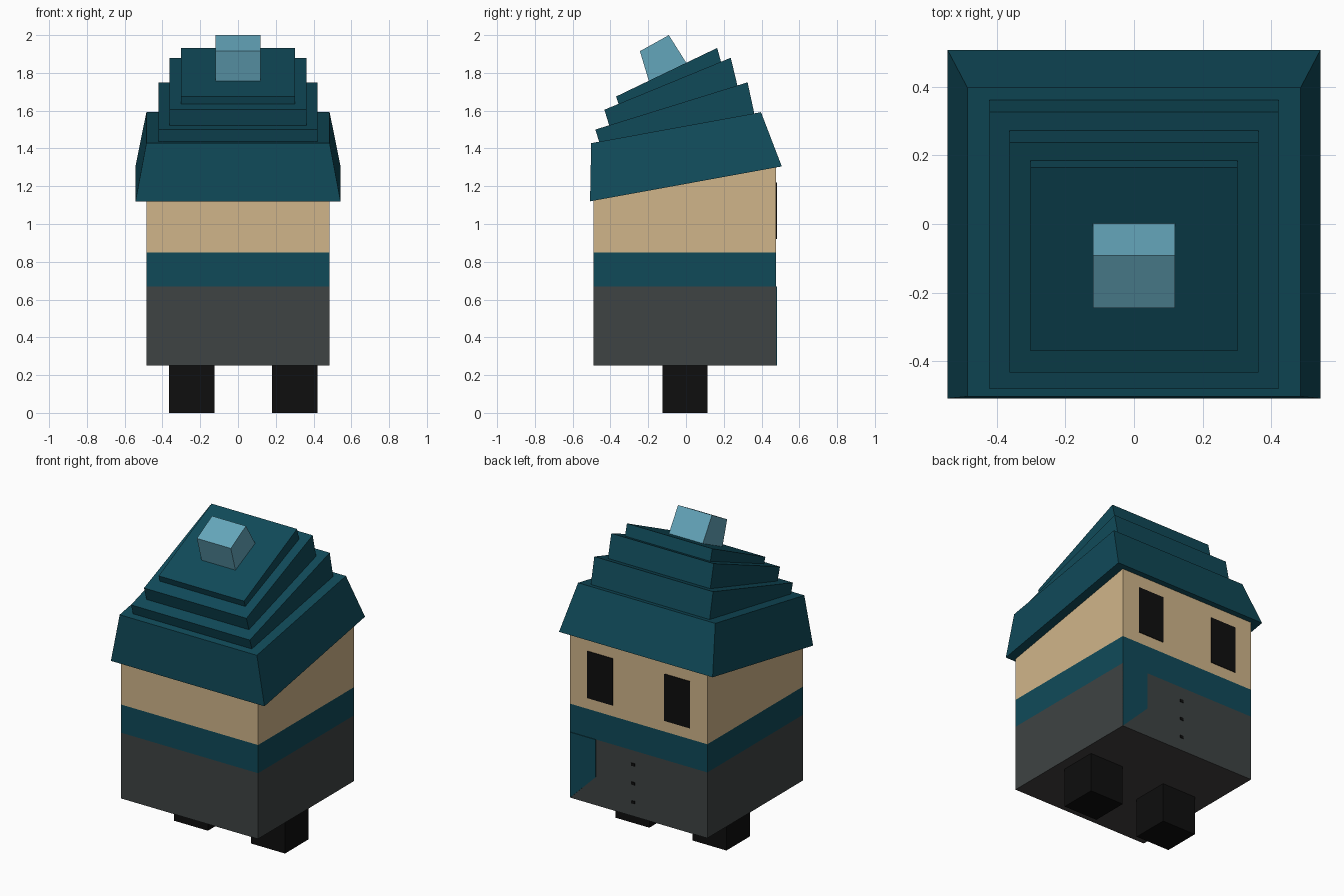
import bpy
import bmesh

if "Cube" in bpy.data.objects:
    bpy.data.objects.remove(bpy.data.objects["Cube"])


def material(name, r, g, b):
    lin = [(c / 255 / 12.92) if c <= 10 else ((c / 255 + 0.055) / 1.055) ** 2.4 for c in (r, g, b)]
    m = bpy.data.materials.new(name)
    m.diffuse_color = (*lin, 1)
    m.use_nodes = True
    m.node_tree.nodes["Principled BSDF"].inputs["Base Color"].default_value = m.diffuse_color
    return m


TEAL = material("teal", 16, 74, 89)
SAND = material("sand", 208, 181, 138)
GREY = material("charcoal", 62, 67, 67)
UNDER = material("underside grey", 66, 63, 63)
BLACK = material("black", 14, 14, 14)
BLUE = material("light blue", 100, 166, 187)


def finish(name, bm, mats):
    bmesh.ops.recalc_face_normals(bm, faces=bm.faces[:])
    mesh = bpy.data.meshes.new(name)
    bm.to_mesh(mesh)
    bm.free()
    for m in mats:
        mesh.materials.append(m)
    ob = bpy.data.objects.new(name, mesh)
    bpy.context.collection.objects.link(ob)
    return ob


def stack(name, levels, mats, cx=0):
    """Closed block through levels of (half width, front y, front z, back y, back z)."""
    bm = bmesh.new()
    rings = [[bm.verts.new(p) for p in ((cx - h, yf, zf), (cx + h, yf, zf),
                                        (cx + h, yb, zb), (cx - h, yb, zb))]
             for h, yf, zf, yb, zb in levels]
    for a, b in zip(rings, rings[1:]):
        for i in range(4):
            j = (i + 1) % 4
            bm.faces.new((a[i], a[j], b[j], b[i]))
    bm.faces.new(rings[0][::-1])
    bm.faces.new(rings[-1])
    return finish(name, bm, mats)


def back_plate(name, outline, mat):
    """Thin plate on the back wall from (x, z) points."""
    bm = bmesh.new()
    y0, y1 = BACK - 0.001, BACK + 0.004
    near = [bm.verts.new((x, y0, z)) for x, z in outline]
    far = [bm.verts.new((x, y1, z)) for x, z in outline]
    bm.faces.new(near)
    bm.faces.new(far[::-1])
    n = len(outline)
    for i in range(n):
        j = (i + 1) % n
        bm.faces.new((near[i], near[j], far[j], far[i]))
    return finish(name, bm, [mat])


def rect(x0, x1, z0, z1):
    return [(x0, z0), (x1, z0), (x1, z1), (x0, z1)]


FRONT, BACK, HALF = -0.49, 0.477, 0.485

# Body: charcoal base, teal band, sand top
body = stack("body", [(HALF, FRONT, z, BACK, z) for z in (0.25, 0.67, 0.85, 1.31)],
             [GREY, TEAL, SAND, UNDER])
for f in body.data.polygons:
    z = f.center.z
    f.material_index = 3 if f.normal.z < -0.5 else 0 if z < 0.67 else 1 if z < 0.85 else 2

# Feet
for side, cx in (("left", -0.245), ("right", 0.30)):
    stack(side + "_foot", [(0.12, -0.125, z, 0.113, z) for z in (0, 0.25)], [BLACK], cx)

# Hat: flared brim and three tilted tiers
stack("hat_brim", [(0.543, -0.508, 1.12, 0.507, 1.305), (0.485, -0.502, 1.428, 0.397, 1.592)], [TEAL])
tiers = [
    (0.42, (-0.449, 1.40, 0.369, 1.55), (-0.48, 1.50, 0.326, 1.75)),
    (0.362, (-0.40, 1.50, 0.28, 1.70), (-0.432, 1.605, 0.237, 1.88)),
    (0.302, (-0.345, 1.60, 0.193, 1.83), (-0.37, 1.675, 0.165, 1.932)),
]
for i, (h, low, high) in enumerate(tiers):
    stack(f"hat_tier_{i + 1}", [(h, *low), (h, *high)], [TEAL])

# Bobble on the hat
stack("hat_bobble", [(0.12, -0.19, 1.735, 0.01, 1.84), (0.12, -0.244, 1.915, -0.091, 2.0)], [BLUE])

# Face on the back wall: eyes
for side, s in (("left", -1), ("right", 1)):
    x0, x1 = sorted((s * 0.182, s * 0.364))
    back_plate(side + "_eye", rect(x0, x1, 0.92, 1.22), BLACK)

# Hanging scarf end and buttons
back_plate("scarf_end", [(HALF, 0.25), (HALF, 0.67), (0.303, 0.67), (0.303, 0.43)], TEAL)
for i, z in enumerate((0.34, 0.46, 0.58)):
    back_plate(f"button_{i + 1}", rect(0.028, 0.052, z - 0.009, z + 0.009), BLACK)
